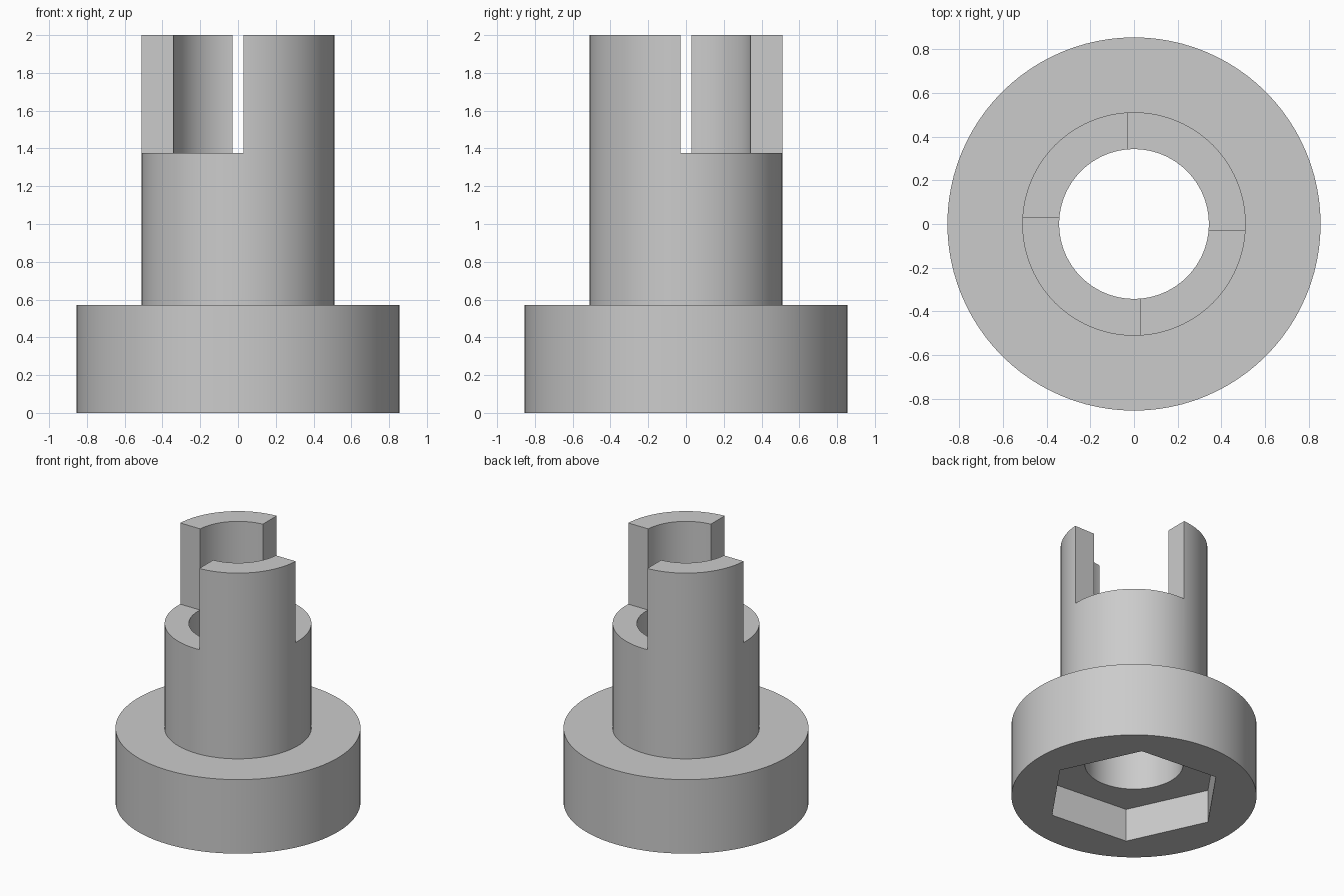
import bpy, bmesh, math
from mathutils import Matrix

default = bpy.data.objects.get("Cube")
if default:
    bpy.data.objects.remove(default, do_unlink=True)

SEGMENTS = 96
BORE, SHAFT, FLANGE = 0.343, 0.512, 0.855      # radii
FLANGE_TOP, TOOTH_BASE, TOP = 0.57, 1.375, 2.0  # heights
GAP = 0.028                                    # tooth faces off the axis

grey = bpy.data.materials.new("plain grey")
grey.use_nodes = True
colour = (0.6, 0.6, 0.6, 1)
grey.diffuse_color = colour
grey.node_tree.nodes["Principled BSDF"].inputs["Base Color"].default_value = colour


def make_object(name, bm):
    bmesh.ops.recalc_face_normals(bm, faces=bm.faces[:])
    mesh = bpy.data.meshes.new(name)
    bm.to_mesh(mesh)
    bm.free()
    mesh.materials.append(grey)
    obj = bpy.data.objects.new(name, mesh)
    bpy.context.collection.objects.link(obj)
    return obj


def lathe(name, profile):
    """Turn a closed (radius, height) outline around the z axis."""
    bm = bmesh.new()
    rings = []
    for i in range(SEGMENTS):
        a = math.tau * i / SEGMENTS
        rings.append([bm.verts.new((r * math.cos(a), r * math.sin(a), z)) for r, z in profile])
    for i, ring in enumerate(rings):
        after = rings[(i + 1) % SEGMENTS]
        for j in range(len(profile)):
            k = (j + 1) % len(profile)
            bm.faces.new((ring[j], after[j], after[k], ring[k]))
    return make_object(name, bm)


def cut(target, cutter):
    cutter.hide_render = True
    mod = target.modifiers.new("cut", 'BOOLEAN')
    mod.operation, mod.solver, mod.object = 'DIFFERENCE', 'EXACT', cutter
    bpy.ops.object.select_all(action='DESELECT')
    bpy.context.view_layer.objects.active = target
    target.select_set(True)
    bpy.ops.object.modifier_apply(modifier=mod.name)
    bpy.data.objects.remove(cutter, do_unlink=True)


# Flanged sleeve with a through bore
sleeve = lathe("flanged_coupling", [
    (BORE, 0), (FLANGE, 0), (FLANGE, FLANGE_TOP),
    (SHAFT, FLANGE_TOP), (SHAFT, TOP), (BORE, TOP)])

# Hexagonal nut pocket in the underside
bm = bmesh.new()
bmesh.ops.create_cone(bm, cap_ends=True, segments=6, radius1=0.63, radius2=0.63, depth=0.51,
                      matrix=Matrix.Rotation(math.radians(25), 4, 'Z'))
cut(sleeve, make_object("hex_pocket_cutter", bm))

# Two opposite quarters removed, leaving a pair of drive teeth
for side in (-1, 1):
    bm = bmesh.new()
    bmesh.ops.create_cube(bm, size=1)
    centre = side * (0.5 - GAP)
    bmesh.ops.translate(bm, verts=bm.verts[:], vec=(centre, centre, TOOTH_BASE + 0.5))
    stretch = Matrix.Diagonal((1.2, 1.2, 1, 1))
    pivot = Matrix.Translation((side * GAP, side * GAP, 0))
    bmesh.ops.transform(bm, matrix=pivot.inverted() @ stretch @ pivot, verts=bm.verts[:])
    cut(sleeve, make_object("tooth_gap_cutter", bm))

bpy.ops.object.shade_smooth_by_angle(angle=math.radians(30))
